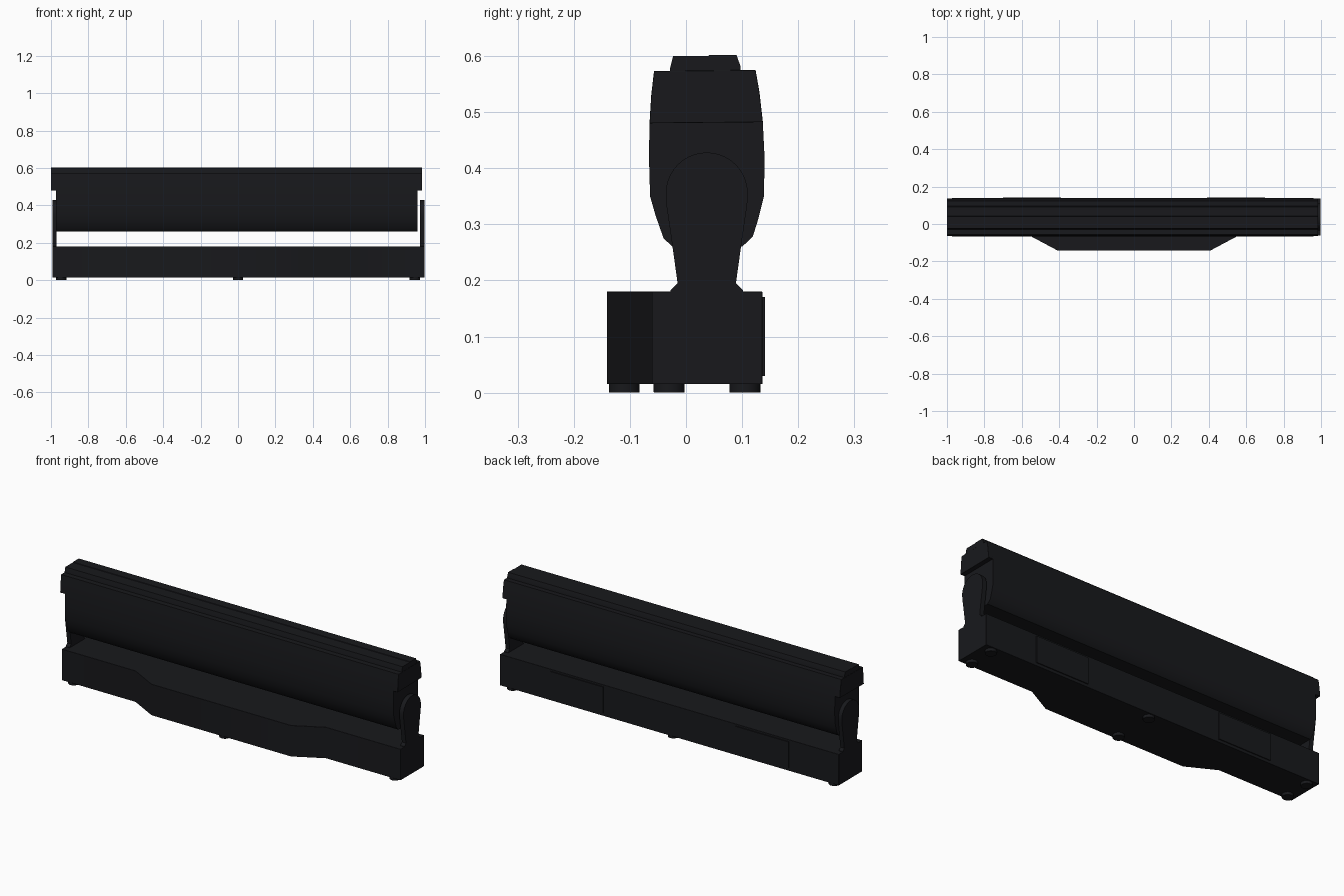
import bpy, bmesh, math
from mathutils import Vector

if "Cube" in bpy.data.objects:
    bpy.data.objects.remove(bpy.data.objects["Cube"])

black = bpy.data.materials.new("matte_black")
black.diffuse_color = (0.009, 0.0095, 0.0115, 1)
black.use_nodes = True
black.node_tree.nodes["Principled BSDF"].inputs["Base Color"].default_value = black.diffuse_color


def finish(bm, name, bevel=0, angle=30):
    bmesh.ops.recalc_face_normals(bm, faces=bm.faces)
    me = bpy.data.meshes.new(name)
    bm.to_mesh(me)
    bm.free()
    ob = bpy.data.objects.new(name, me)
    bpy.context.collection.objects.link(ob)
    me.materials.append(black)
    if bevel:
        m = ob.modifiers.new("edge", 'BEVEL')
        m.width, m.segments, m.limit_method = bevel, 2, 'ANGLE'
        m.angle_limit = math.radians(40)
    bpy.ops.object.select_all(action='DESELECT')
    bpy.context.view_layer.objects.active = ob
    ob.select_set(True)
    bpy.ops.object.shade_smooth_by_angle(angle=math.radians(angle))
    return ob


def extrude(name, pts, a, b, axis='X', bevel=0):
    """Extrude a (y, z) outline along x, or an (x, y) outline along z."""
    bm = bmesh.new()
    co = [(a, u, v) if axis == 'X' else (u, v, a) for u, v in pts]
    f = bm.faces.new([bm.verts.new(c) for c in co])
    r = bmesh.ops.extrude_face_region(bm, geom=[f])
    d = Vector((b - a, 0, 0)) if axis == 'X' else Vector((0, 0, b - a))
    bmesh.ops.translate(bm, vec=d, verts=[v for v in r['geom'] if isinstance(v, bmesh.types.BMVert)])
    return finish(bm, name, bevel)


def rect(u0, u1, v0, v1):
    return [(u0, v0), (u1, v0), (u1, v1), (u0, v1)]


# Base with the tapered front bulge
base = [(-0.993, 0.136), (-0.993, -0.061), (-0.56, -0.061), (-0.41, -0.141),
        (0.41, -0.141), (0.56, -0.061), (0.998, -0.061), (0.998, 0.136)]
extrude("base", base, 0.015, 0.18, 'Z', 0.001)

# Rear cover panels
for side, x0, x1 in (("left", -0.70, -0.39), ("right", 0.39, 0.70)):
    extrude("rear_panel_" + side, [(0.134, 0.03), (0.141, 0.03), (0.141, 0.17), (0.134, 0.17)], x0, x1)

# Round rubber feet
for i, (x, y) in enumerate([(-0.945, -0.03), (-0.945, 0.105), (0.945, -0.03),
                            (0.945, 0.105), (0, -0.11), (0, 0.105)]):
    circle = [(x + 0.0275 * math.cos(t * math.tau / 24), y + 0.0275 * math.sin(t * math.tau / 24))
              for t in range(24)]
    extrude("foot_%d" % (i + 1), circle, 0, 0.018, 'Z', 0.001)

# Pivot arms: flared foot, narrow neck, round head
cy, r = 0.037, 0.073
head = [(cy + r * math.cos(math.pi * t / 20), 0.355 + r * math.sin(math.pi * t / 20)) for t in range(21)]
arm = ([(-0.028, 0.178), (-0.028, 0.182), (-0.015, 0.195), (-0.024, 0.26), (-0.035, 0.335)] + head[::-1]
       + [(0.109, 0.335), (0.098, 0.26), (0.089, 0.195), (0.102, 0.182), (0.102, 0.178)])
extrude("arm_left", arm, -0.993, -0.970)
extrude("arm_right", arm, 0.974, 0.998)

# Tilting head: long housing, curved sides
lower = [(-0.024, 0.26), (-0.04, 0.275), (-0.054, 0.315), (-0.064, 0.35), (-0.066, 0.42), (-0.065, 0.48)]
lower_r = [(0.14, 0.48 - 0.06 * k) for k in (1,)] + [(0.139, 0.35), (0.129, 0.31), (0.119, 0.278), (0.1, 0.26)]
upper = [(-0.062, 0.53), (-0.057, 0.573)]
upper_r = [(0.124, 0.575), (0.131, 0.535)]
housing = lower + upper + upper_r + [(0.137, 0.48)] + lower_r
extrude("housing", housing, -0.972, 0.960)

# End caps covering the upper part of the housing
cap = [(-0.065, 0.48)] + upper + upper_r + [(0.137, 0.482)]
extrude("end_cap_left", cap, -1.0, -0.970, bevel=0.001)
extrude("end_cap_right", cap, 0.958, 0.984, bevel=0.001)

# Raised lens strip along the top
lens = [(-0.029, 0.57), (-0.028, 0.58), (-0.023, 0.6), (0.04, 0.6), (0.042, 0.602),
        (0.09, 0.602), (0.097, 0.582), (0.097, 0.57)]
extrude("lens_strip", lens, -0.999, 0.983)
